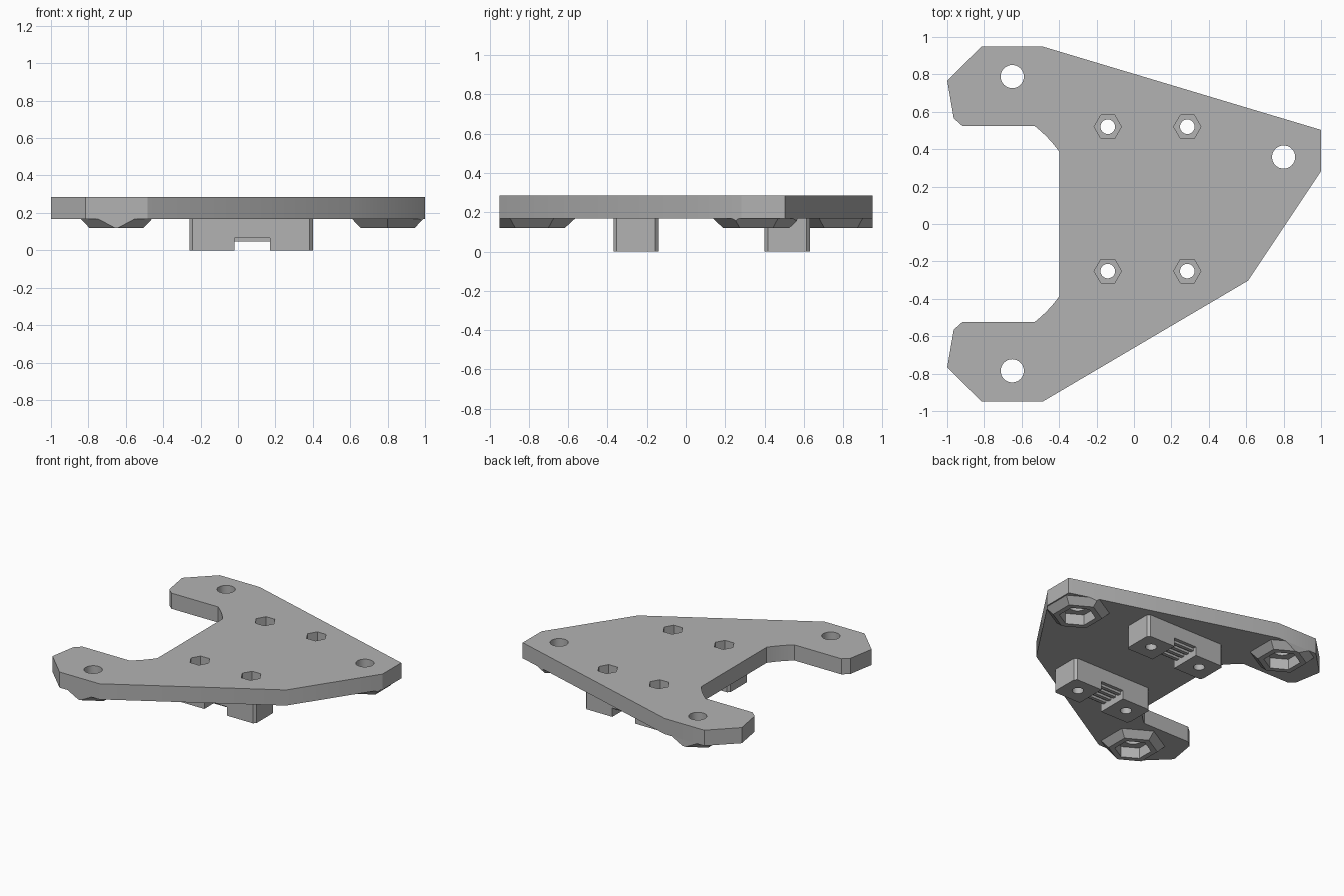
import bpy, bmesh, math

if "Cube" in bpy.data.objects:
    bpy.data.objects.remove(bpy.data.objects["Cube"], do_unlink=True)

grey = bpy.data.materials.new("plain grey")
grey.use_nodes = True
colour = (0.45, 0.45, 0.45, 1)
grey.diffuse_color = colour
grey.node_tree.nodes["Principled BSDF"].inputs["Base Color"].default_value = colour

BOTTOM, TOP = 0.168, 0.285      # plate underside and upper face
BOSS_BASE = 0.12


def prism(name, outline, z0, z1, top_outline=None):
    """Solid between an outline at z0 and a matching outline at z1."""
    bm = bmesh.new()
    low = [bm.verts.new((x, y, z0)) for x, y in outline]
    high = [bm.verts.new((x, y, z1)) for x, y in (top_outline or outline)]
    bm.faces.new(low)
    bm.faces.new(high)
    for i in range(len(low)):
        j = (i + 1) % len(low)
        bm.faces.new((low[i], low[j], high[j], high[i]))
    bmesh.ops.recalc_face_normals(bm, faces=bm.faces)
    mesh = bpy.data.meshes.new(name)
    bm.to_mesh(mesh)
    bm.free()
    mesh.materials.append(grey)
    obj = bpy.data.objects.new(name, mesh)
    bpy.context.collection.objects.link(obj)
    return obj


def ring(centre, radius, sides, turn=0.0):
    return [(centre[0] + radius * math.cos(turn + math.tau * i / sides),
             centre[1] + radius * math.sin(turn + math.tau * i / sides))
            for i in range(sides)]


def rect(x0, x1, y0, y1):
    return [(x0, y0), (x1, y0), (x1, y1), (x0, y1)]


def boolean(obj, tool, operation="DIFFERENCE"):
    """Apply a boolean, then discard the helper solid."""
    mod = obj.modifiers.new("cut", "BOOLEAN")
    mod.object, mod.operation, mod.solver = tool, operation, "EXACT"
    bpy.context.view_layer.update()
    deps = bpy.context.evaluated_depsgraph_get()
    mesh = bpy.data.meshes.new_from_object(obj.evaluated_get(deps))
    obj.modifiers.clear()
    obj.data = mesh
    bpy.data.objects.remove(tool, do_unlink=True)


def drill(obj, outline, z0, z1):
    boolean(obj, prism("cutter", outline, z0, z1))


# Plate outline: a three-cornered body with a curved-corner notch on one side
def notch_arc(sign):
    r, n = 0.665, 8
    a, b = math.asin(0.525 / r), math.asin(0.385 / r)
    return [(-0.94 + r * math.cos(t), sign * r * math.sin(t))
            for t in (a + (b - a) * i / n for i in range(n + 1))]


arm = [(-0.92, 0.525), (-0.965, 0.565), (-1.0, 0.767), (-0.815, 0.948), (-0.485, 0.948)]
outline = (arm + [(1.0, 0.503), (1.0, 0.282), (0.61, -0.303)]
           + [(x, -y) for x, y in reversed(arm)]
           + notch_arc(-1) + notch_arc(1)[::-1])

plate = prism("mounting_plate", outline, BOTTOM, TOP)

# Tapered hexagonal nut bosses under the three large holes
NUT_TOP = 0.2
quarter = math.pi / 2
for label, spot in (("back", (-0.65, 0.788)), ("front", (-0.65, -0.785)),
                    ("side", (0.8, 0.358))):
    boss = prism(label + "_nut_boss", ring(spot, 0.168, 6, quarter), BOSS_BASE,
                 BOTTOM, ring(spot, 0.22, 6, quarter))
    boolean(boss, prism("trim", outline, 0, TOP), "INTERSECT")
    for part in (boss, plate):
        drill(part, ring(spot, 0.125, 6, quarter), 0, NUT_TOP)
    drill(plate, ring(spot, 0.062, 32), 0, 1)

# Belt clamp blocks with chamfered corners, toothed channel and screw holes
X0, X1, C = -0.26, 0.4, 0.017
for label, y0, y1, hole_y in (("front", -0.37, -0.14, -0.252),
                              ("back", 0.4, 0.63, 0.52)):
    corners = [(X0 + C, y0), (X1 - C, y0), (X1, y0 + C), (X1, y1 - C),
               (X1 - C, y1), (X0 + C, y1), (X0, y1 - C), (X0, y0 + C)]
    clamp = prism(label + "_belt_clamp", corners, 0, BOTTOM)
    drill(clamp, rect(-0.02, 0.17, y0 - 0.1, y1 + 0.1), -0.1, 0.048)
    # Grooves between the belt teeth
    pitch = (y1 - y0) / 4.5
    for i in range(5):
        start = y0 + i * pitch
        drill(clamp, rect(-0.02, 0.17, start - (0.01 if i == 0 else 0),
                          start + pitch / 2 + (0.01 if i == 4 else 0)), 0.02, 0.066)
    for x in (-0.14, 0.285):
        drill(clamp, ring((x, hole_y), 0.039, 24), -1, 1)
        drill(plate, ring((x, hole_y), 0.039, 24), -1, 1)
        drill(plate, ring((x, hole_y), 0.073, 6), TOP - 0.08, 1)

# Smooth the round holes while keeping sharp edges
bpy.ops.object.select_all(action="DESELECT")
for obj in bpy.context.collection.objects:
    if obj.type == "MESH" and grey.name in obj.data.materials:
        obj.select_set(True)
        bpy.context.view_layer.objects.active = obj
bpy.ops.object.shade_smooth_by_angle()
